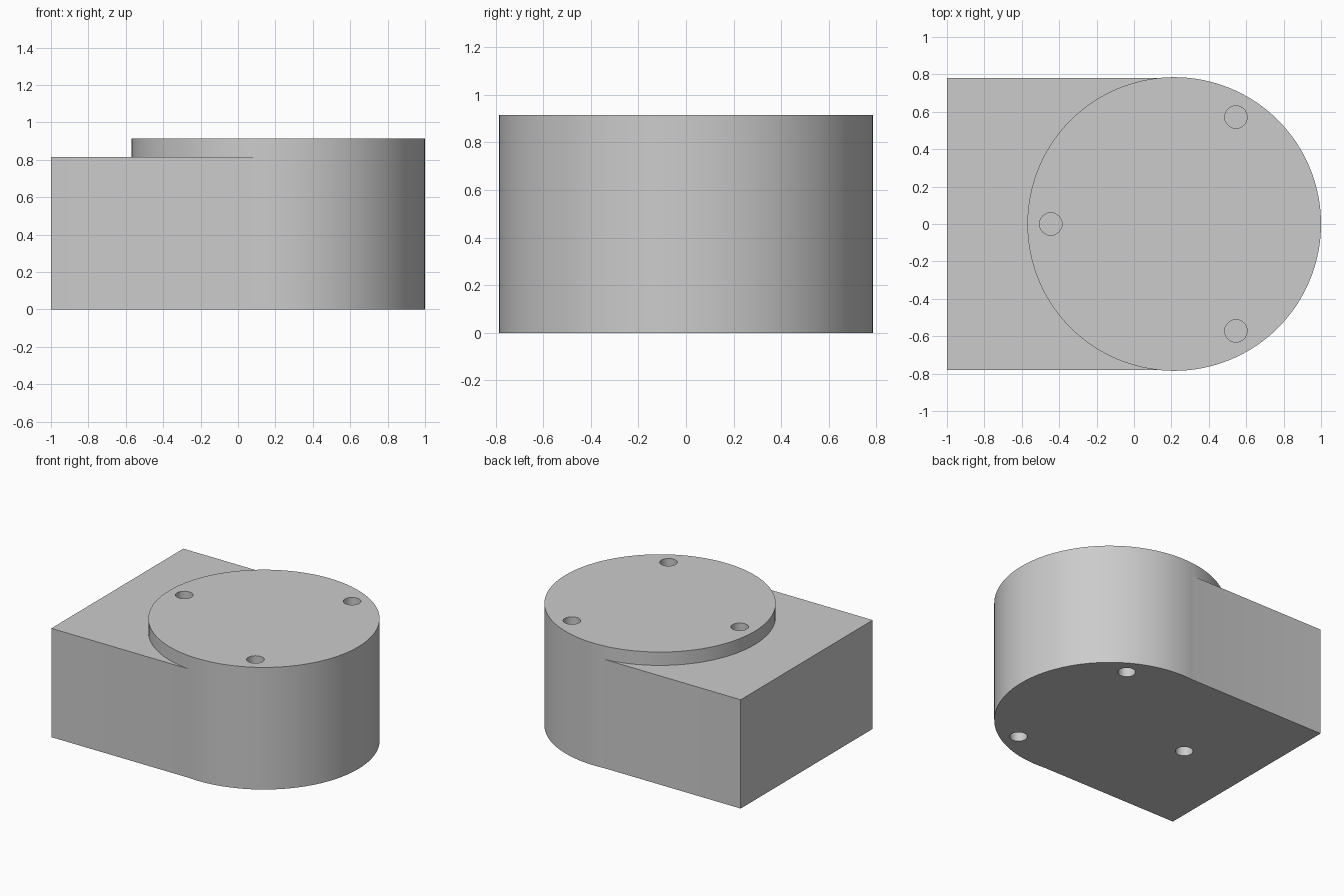
import bpy
import math

if "Cube" in bpy.data.objects:
    bpy.data.objects.remove(bpy.data.objects["Cube"])

CENTRE_X, RADIUS = 0.215, 0.785
BLOCK_HEIGHT, DRUM_HEIGHT = 0.815, 0.915
HOLE_RADIUS, HOLE_CIRCLE, HOLE_DEPTH = 0.06, 0.66, 0.2


def cylinder(name, x, y, z0, z1, radius, sides):
    bpy.ops.mesh.primitive_cylinder_add(
        vertices=sides, radius=radius, depth=z1 - z0, location=(x, y, (z0 + z1) / 2))
    obj = bpy.context.object
    obj.name = name
    return obj


def combine(target, other, operation):
    mod = target.modifiers.new(operation.title(), 'BOOLEAN')
    mod.operation = operation
    mod.solver = 'EXACT'
    mod.object = other
    bpy.context.view_layer.objects.active = target
    bpy.ops.object.modifier_apply(modifier=mod.name)
    bpy.data.objects.remove(other, do_unlink=True)


# Tall round drum
body = cylinder("housing_body", CENTRE_X, 0, 0, DRUM_HEIGHT, RADIUS, 128)

# Lower square block running from the drum centre to the left end
length = CENTRE_X + 1
bpy.ops.mesh.primitive_cube_add(size=1, location=((CENTRE_X - 1) / 2, 0, BLOCK_HEIGHT / 2))
block = bpy.context.object
block.name = "square_block"
block.scale = (length, 1.562, BLOCK_HEIGHT)
bpy.ops.object.transform_apply(location=False, rotation=False, scale=True)
combine(body, block, 'UNION')

# Three blind screw holes in the top and three matching ones underneath
for angle in (60, 180, 300):
    x = CENTRE_X + HOLE_CIRCLE * math.cos(math.radians(angle))
    y = HOLE_CIRCLE * math.sin(math.radians(angle))
    for z0, z1 in ((DRUM_HEIGHT - HOLE_DEPTH, DRUM_HEIGHT + 0.1), (-0.1, HOLE_DEPTH)):
        cutter = cylinder("hole_cutter", x, y, z0, z1, HOLE_RADIUS, 32)
        cutter.hide_render = True
        combine(body, cutter, 'DIFFERENCE')

# Smooth curved walls, sharp rims
bpy.ops.object.select_all(action='DESELECT')
body.select_set(True)
bpy.context.view_layer.objects.active = body
bpy.ops.object.shade_smooth_by_angle(angle=math.radians(30))
